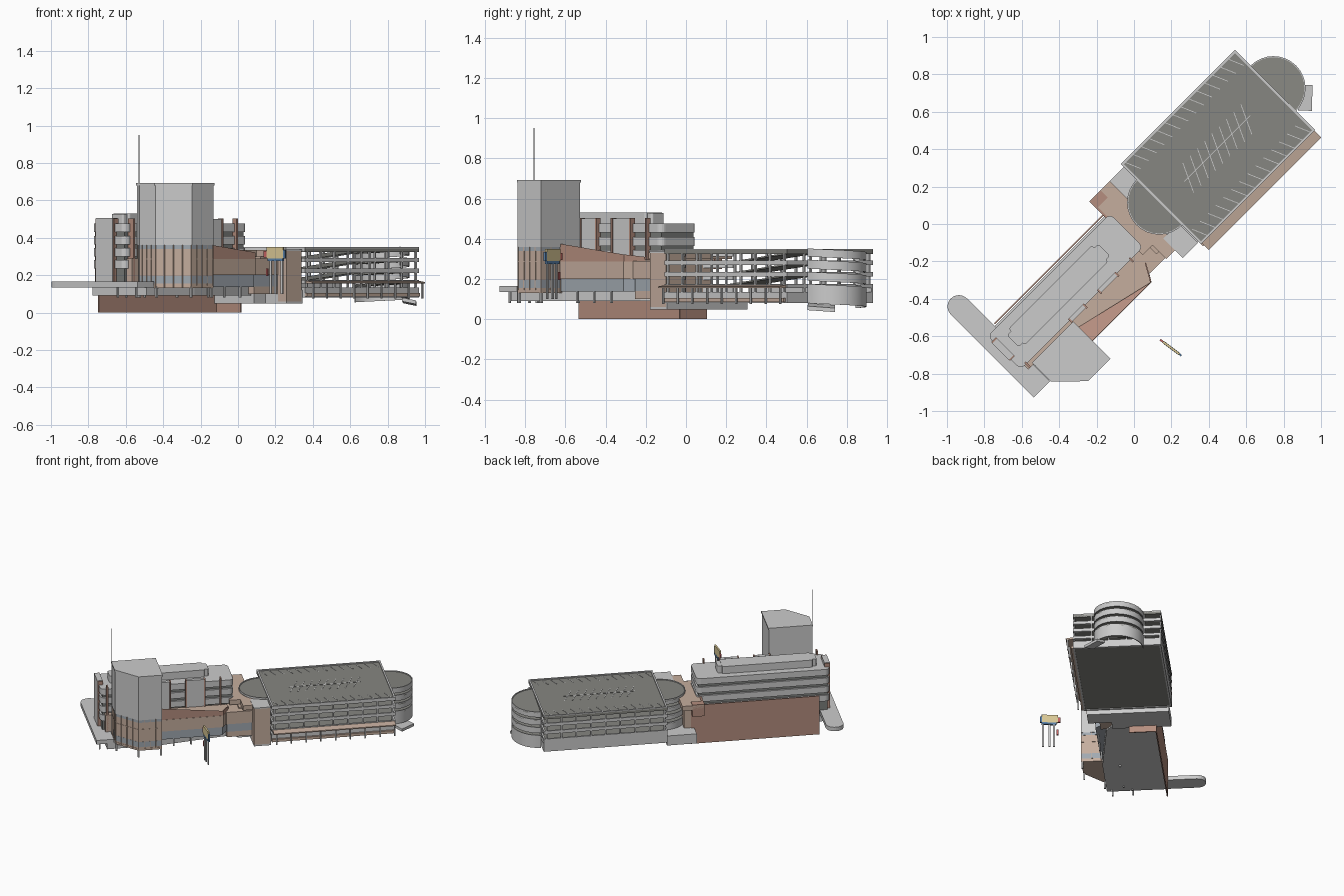
import bpy, bmesh, math
from mathutils import Vector

if "Cube" in bpy.data.objects:
    bpy.data.objects.remove(bpy.data.objects["Cube"])

# Everything is laid out on axes u (length) and v (depth), turned 45 degrees
S = math.sqrt(0.5)
def xy(u, v): return ((u - v) * S, (u + v) * S)

def mat(name, r, g, b):
    m = bpy.data.materials.new(name)
    m.diffuse_color = (r, g, b, 1)
    m.use_nodes = True
    m.node_tree.nodes["Principled BSDF"].inputs["Base Color"].default_value = m.diffuse_color
    return m

BRICK = mat("brick", .46, .27, .21)
TAN = mat("tan", .56, .42, .34)
GLASS = mat("blue_glass", .36, .40, .44)
DARK = mat("dark_glass", .2, .21, .2)
DECK = mat("deck", .24, .24, .22)
PALE = mat("pale_line", .6, .6, .58)
GOLD = mat("gold", .7, .58, .3)
RED = mat("red", .55, .12, .12)
BLUE = mat("blue", .1, .22, .4)

# One object from vertical prisms; each is (outline, bottom, top), heights may be lists
def prisms(name, parts, m=None):
    bm = bmesh.new()
    for pts, z0, z1 in parts:
        n = len(pts)
        lo = z0 if isinstance(z0, list) else [z0] * n
        hi = z1 if isinstance(z1, list) else [z1] * n
        a = [bm.verts.new((*xy(*p), z)) for p, z in zip(pts, lo)]
        b = [bm.verts.new((*xy(*p), z)) for p, z in zip(pts, hi)]
        bm.faces.new(a[::-1])
        bm.faces.new(b)
        for i in range(n):
            j = (i + 1) % n
            bm.faces.new((a[i], a[j], b[j], b[i]))
    bmesh.ops.recalc_face_normals(bm, faces=bm.faces)
    me = bpy.data.meshes.new(name)
    bm.to_mesh(me)
    bm.free()
    if m: me.materials.append(m)
    ob = bpy.data.objects.new(name, me)
    bpy.context.collection.objects.link(ob)
    return ob

def rect(u0, u1, v0, v1): return [(u0, v0), (u1, v0), (u1, v1), (u0, v1)]
def box(u0, u1, v0, v1, z0, z1): return (rect(u0, u1, v0, v1), z0, z1)

def arc(cu, cv, r, a0, a1, n=16):
    return [(cu + r * math.cos(math.radians(a0 + (a1-a0)*i/n)),
             cv + r * math.sin(math.radians(a0 + (a1-a0)*i/n))) for i in range(n + 1)]

def rounded(u0, u1, v0, v1, r, n=5):
    return (arc(u1-r, v1-r, r, 0, 90, n) + arc(u0+r, v1-r, r, 90, 180, n) +
            arc(u0+r, v0+r, r, 180, 270, n) + arc(u1-r, v0+r, r, 270, 360, n))

def frame(u0, u1, v0, v1, t, z0, z1):
    return [box(u0, u1, v0, v0+t, z0, z1), box(u0, u1, v1-t, v1, z0, z1),
            box(u0, u0+t, v0+t, v1-t, z0, z1), box(u1-t, u1, v0+t, v1-t, z0, z1)]

def slanted(u, v, deg, length, w, z):
    a = math.radians(deg)
    du, dv = math.cos(a) * length / 2, math.sin(a) * length / 2
    nu, nv = -math.sin(a) * w, math.cos(a) * w
    return ([(u-du-nu, v-dv-nv), (u+du-nu, v+dv-nv), (u+du+nu, v+dv+nv), (u-du+nu, v-dv+nv)], z, z + .002)

# --- Parking garage: decks, spandrel bands, columns, ramps
U0, U1, V0, V1 = .177, 1.04, -.33, .276
prisms("garage_roof_deck", [box(U0, U1, V0, V1, .325, .343)], DECK)
prisms("garage_floors", [box(U0+.01, U1-.01, V0+.01, V1-.01, z, z+.008) for z in (.085, .16, .215, .27)], DECK)
bands = []
for z0, z1 in ((.328, .35), (.27, .293), (.212, .235), (.155, .175), (.08, .135)):
    bands += frame(U0, U1, V0, V1, .012, z0, z1)
bands.append(box(U0, U1, V1-.012, V1, .08, .175))
prisms("garage_bands", bands)
cols = []
for i in range(9):
    u = U0 + .015 + i * (U1 - U0 - .042) / 8
    cols += [box(u, u+.01, v, v+.01, .08, .34) for v in (V0+.001, V1-.012)]
for i in range(1, 5):
    v = V0 + i * (V1 - V0) / 5
    cols += [box(u, u+.01, v, v+.01, .08, .34) for u in (U0+.002, U1-.012)]
prisms("garage_columns", cols)
prisms("garage_inner_ramps", [(rect(.4, .85, -.12, .06), [a, b, b, a], [a+.008, b+.008, b+.008, a+.008])
                              for a, b in ((.165, .215), (.22, .27), (.275, .325))], DECK)
lines = []
for i in range(14):
    u = U0 + .04 + i * .06
    lines += [slanted(u, V1-.05, -67, .09, .002, .344), slanted(u, V0+.05, -67, .09, .002, .344)]
for i in range(9):
    lines.append(slanted(.38 + i*.055, -.03, 65, .17, .002, .344))
lines.append(slanted(.6, -.03, 0, .5, .002, .344))
prisms("stall_lines", lines, PALE)

# --- Half-round spiral ramps at both garage ends
for name, cu, a0, drop, levels in (
        ("far", U1, -90, .025, ((.312, .352), (.252, .296), (.192, .236), (.08, .176))),
        ("near", U0, 90, .0, ((.312, .35), (.255, .293), (.195, .235), (.08, .175)))):
    outer = arc(cu, -.014, .172, a0, a0+180)
    inner = arc(cu, -.014, .166, a0+180, a0)
    fall = [drop * i / 16 for i in range(17)]
    def heights(z): return [z - f for f in fall]
    walls = [(outer + inner, heights(a) + heights(a)[::-1], heights(b) + heights(b)[::-1]) for a, b in levels]
    decks = [(outer, heights(b - .014), heights(b - .006)) for a, b in levels]
    for ob in (prisms(name + "_spiral_walls", walls), prisms(name + "_spiral_decks", decks, DECK)):
        bpy.context.view_layer.objects.active = ob
        ob.select_set(True)
        bpy.ops.object.shade_smooth_by_angle()
        ob.select_set(False)
prisms("exit_ramp", [([(1.05, -.19), (1.1, -.245), (1.2, -.15), (1.15, -.1)], [.06, .045, .035, .05], [.08, .065, .055, .07])])

# --- Covered walk along the garage
prisms("walk_canopy", [(rect(U0+.007, 1.035, -.38, -.33), .155, [.163, .163, .17, .17])], TAN)
prisms("walk_base", [box(U0, 1.03, -.345, -.33, .085, .105)], TAN)
prisms("walk_posts", [box(u, u+.009, -.37, -.361, .075, .157) for u in [.2 + i*.103 for i in range(9)]])

# --- Link between garage and offices, with stair box
prisms("link_roof", [box(-.085, .07, -.15, .255, .3, .335), box(-.01, .085, -.255, -.13, .3, .335)], TAN)
prisms("link_roof_edge", [box(-.085, .0, .2, .255, .25, .34), box(-.085, -.072, .12, .255, .25, .34)], BRICK)
prisms("link_platform", [box(-.03, U0, -.15, .255, .048, .12), box(.057, U0, -.31, -.15, .048, .12)])
prisms("link_wall", [box(-.03, .04, -.2, .15, .1, .3)], TAN)
prisms("stair_box", [box(.057, .17, -.311, -.17, .06, .33)], TAN)
prisms("stair_box_roof", [box(.055, .172, -.312, -.165, .33, .338)])

# --- Brick retaining walls, open beneath, and podium slab
prisms("retaining_walls", [box(-.905, -.007, .147, .155, 0, .29), box(-.015, -.007, -.035, .147, 0, .29)], BRICK)
prisms("podium", [([(-.96, -.27), (-.6, -.27), (-.12, -.2), (-.02, -.12), (-.02, .14), (-.96, .14)], .09, .137)])

# --- Office slab with striped storeys
prisms("office_core", [box(-.965, -.065, -.108, .117, .135, .46)], DARK)
prisms("office_bands", [(rounded(-.978, -.052, -.122, .13, .03), a, b)
                        for a, b in ((.43, .476), (.365, .41), (.3, .345), (.235, .28))])
prisms("office_penthouse", [(rounded(-.87, -.24, -.045, .078, .012), .47, .53), (rounded(-.9, -.21, -.03, .06, .012), .47, .528)])
prisms("office_bays", [box(-.6, -.5, -.135, -.11, .28, .5), box(-.38, -.26, -.135, -.11, .28, .5),
                       box(-.988, -.95, -.04, .085, .137, .505)])
prisms("office_fins", [box(u, u+.01, -.14, -.11, .25, .503) for u in (-.61, -.5, -.39, -.26, -.15)] +
       [box(-.986, -.95, v, v+.008, .137, .503) for v in (-.048, .085)] +
       [box(-.94, -.93, -.15, -.11, .137, .503)], BRICK)
prisms("office_front_base", [box(-.95, -.03, -.15, -.1, .137, .29)], TAN)

# --- Entrance canopy strip with one rounded end
strip = [(-1.035, -.276), (-.913, -.276)] + arc(-.974, .35, .061, 0, 180, 12)
prisms("entrance_canopy", [(strip, .135, .165)])
prisms("canopy_posts", [box(u, u+.01, v, v+.01, .08, .14) for u in (-1.01, -.945) for v in (-.24, -.1)])

# --- Five-sided tower on a glazed base
TOWER = [(-.908, -.14), (-.908, -.28), (-.767, -.42), (-.6, -.42), (-.6, -.14)]
def inset(k):
    return [(-.74 + (u+.74)*k, -.27 + (v+.27)*k) for u, v in TOWER]
prisms("tower_shaft", [(inset(.985), .36, .685)])
prisms("tower_roof", [(inset(1.01), .68, .692)])
prisms("tower_base", [(inset(.96), .135, .345)], TAN)
prisms("tower_windows", [(inset(.968), .155, .195), (inset(.968), .34, .362)], GLASS)
prisms("tower_trim", [(inset(.975), a, b) for a, b in ((.13, .145), (.285, .29))], TAN)
ribs = []
P = inset(.97)
for i in range(5):
    a, b = Vector(P[i]), Vector(P[(i+1) % 5])
    for k in range(4):
        p = a.lerp(b, k / 4)
        ribs.append(box(p.x-.002, p.x+.002, p.y-.002, p.y+.002, .135, .36))
prisms("tower_ribs", ribs, TAN)
prisms("tower_legs", [box(u-.006, u+.006, v-.006, v+.006, .08, .14) for u, v in inset(.93)])
prisms("tower_mast", [box(-.911, -.907, -.162, -.158, .165, .95)])

# --- Low front wing: raised triangular roof falling back from the front wall
def wing(d): return [(-.6, -.283-d), (-.156+d, -.283-d), (-.1+d, -.19), (-.1+d, -.13), (-.6, -.13)]
prisms("wing_raised_roof", [([(-.6, -.284), (-.156, -.284), (-.6, -.18)], .285, [.375, .322, .3])], BRICK)
prisms("wing_flat_roof", [(wing(0), .285, .298)], TAN)
prisms("wing_end_wall", [([(-.16, -.283), (-.152, -.283), (-.1, -.19), (-.108, -.19)], .285, [.322, .322, .31, .31])], BRICK)
prisms("wing_middle", [(wing(.003), .2, .287)], TAN)
prisms("wing_windows", [(wing(-.003), .137, .2)], GLASS)
prisms("wing_legs", [box(u, u+.01, -.275, -.265, .08, .14) for u in (-.5, -.38, -.26)])
prisms("link_glazing", [box(-.12, .06, -.24, -.14, .14, .2)], GLASS)
prisms("link_front", [box(-.125, .065, -.247, -.13, .2, .29), box(-.12, .06, -.24, -.13, .1, .14)], TAN)

# --- Free-standing roadside sign
def sign(name, parts, m=None):
    c, s = math.cos(math.radians(-37)), math.sin(math.radians(-37))
    out = []
    for x0, x1, d, z0, z1 in parts:
        pts = []
        for x, y in ((x0, -d), (x1, -d), (x1, d), (x0, d)):
            X, Y = .195 + x*c - y*s, -.66 + x*s + y*c
            pts.append(((X+Y)*S, (Y-X)*S))
        out.append((pts, z0, z1))
    prisms(name, out, m)
sign("sign_posts", [(x, x+.012, .004, .1, .285) for x in (-.03, 0, .045)])
sign("sign_panel", [(-.05, .06, .006, .29, .35)], GOLD)
sign("sign_red_edges", [(-.07, -.05, .005, .295, .33), (-.055, -.042, .004, .195, .235)], RED)
sign("sign_blue_edges", [(.06, .073, .005, .29, .335), (-.04, .06, .007, .275, .29)], BLUE)
